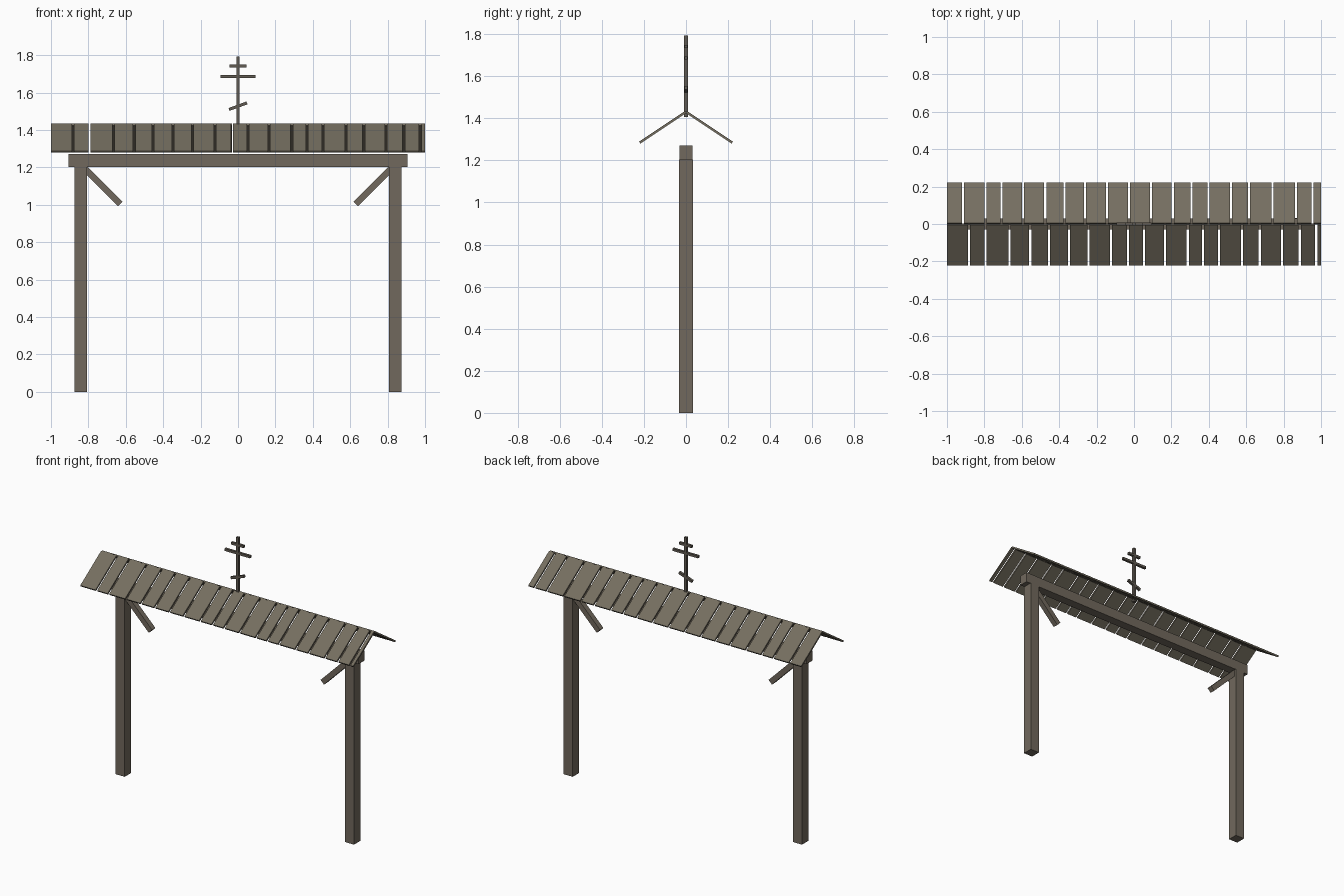
import bpy, math
from mathutils import Vector, Matrix

if "Cube" in bpy.data.objects:
    bpy.data.objects.remove(bpy.data.objects["Cube"])


def material(name, rgb):
    m = bpy.data.materials.new(name)
    m.diffuse_color = (*rgb, 1)
    m.use_nodes = True
    m.node_tree.nodes["Principled BSDF"].inputs["Base Color"].default_value = m.diffuse_color
    return m


WOOD = material("weathered wood", (0.165, 0.140, 0.109))
ROOF = material("grey roof boards", (0.178, 0.157, 0.117))
DARK = material("dark cross wood", (0.120, 0.105, 0.085))


def box(name, center, size, mat, rot=None):
    x, y, z = (s / 2 for s in size)
    v = [Vector((i, j, k)) for i in (-x, x) for j in (-y, y) for k in (-z, z)]
    f = [(0, 1, 3, 2), (4, 6, 7, 5), (0, 4, 5, 1), (2, 3, 7, 6), (0, 2, 6, 4), (1, 5, 7, 3)]
    r = rot or Matrix.Identity(3)
    me = bpy.data.meshes.new(name)
    me.from_pydata([r @ p + Vector(center) for p in v], [], f)
    me.materials.append(mat)
    ob = bpy.data.objects.new(name, me)
    bpy.context.collection.objects.link(ob)
    return ob


def bar(name, a, b, thick, depth, mat):
    """Straight bar between two (x, z) points in the front plane."""
    dx, dz = b[0] - a[0], b[1] - a[1]
    rot = Matrix.Rotation(-math.atan2(dz, dx), 3, 'Y')
    box(name, ((a[0] + b[0]) / 2, 0, (a[1] + b[1]) / 2),
        (math.hypot(dx, dz), depth, thick), mat, rot)


# Posts and diagonal braces, mirrored left and right
for s, side in ((-1, "left"), (1, "right")):
    box(side + "_post", (s * 0.84, 0, 0.6025), (0.066, 0.066, 1.205), WOOD)
    bar(side + "_brace", (s * 0.825, 1.2), (s * 0.63, 1.005), 0.035, 0.035, WOOD)

# Cross beam on the posts
box("top_beam", (0, 0, 1.237), (1.81, 0.06, 0.067), WOOD)

# Roof boards: centres of the gaps along x for each slope
FRONT = [-.882, -.794, -.666, -.555, -.455, -.348, -.243, -.123, -.032, .053,
         .166, .287, .369, .454, .577, .672, .791, .886, .974]
BACK = [-.914, -.794, -.709, -.594, -.475, -.371, -.262, -.144, -.027, .091,
        .207, .307, .398, .518, .615, .741, .866, .955]
GAP, T = 0.012, 0.011
SLOPE = math.atan2(0.146, 0.219)
LENGTH = math.hypot(0.146, 0.219)
for s, side, gaps in ((-1, "front", FRONT), (1, "back", BACK)):
    edges = [-1 - GAP / 2] + gaps + [1 + GAP / 2]
    rot = Matrix.Rotation(-s * SLOPE, 3, 'X')
    for i, (a, b) in enumerate(zip(edges, edges[1:])):
        box(f"{side}_roof_board_{i + 1}", ((a + b) / 2, s * 0.1105, 1.357),
            (b - a - GAP, LENGTH, T), ROOF, rot)

# Three-barred cross on the ridge
box("cross_upright", (0, 0, 1.5985), (0.017, 0.018, 0.387), DARK)
bar("cross_top_bar", (-0.046, 1.741), (0.046, 1.741), 0.016, 0.016, DARK)
bar("cross_main_bar", (-0.093, 1.686), (0.093, 1.686), 0.016, 0.016, DARK)
bar("cross_slanted_bar", (-0.048, 1.51), (0.048, 1.545), 0.016, 0.016, DARK)
